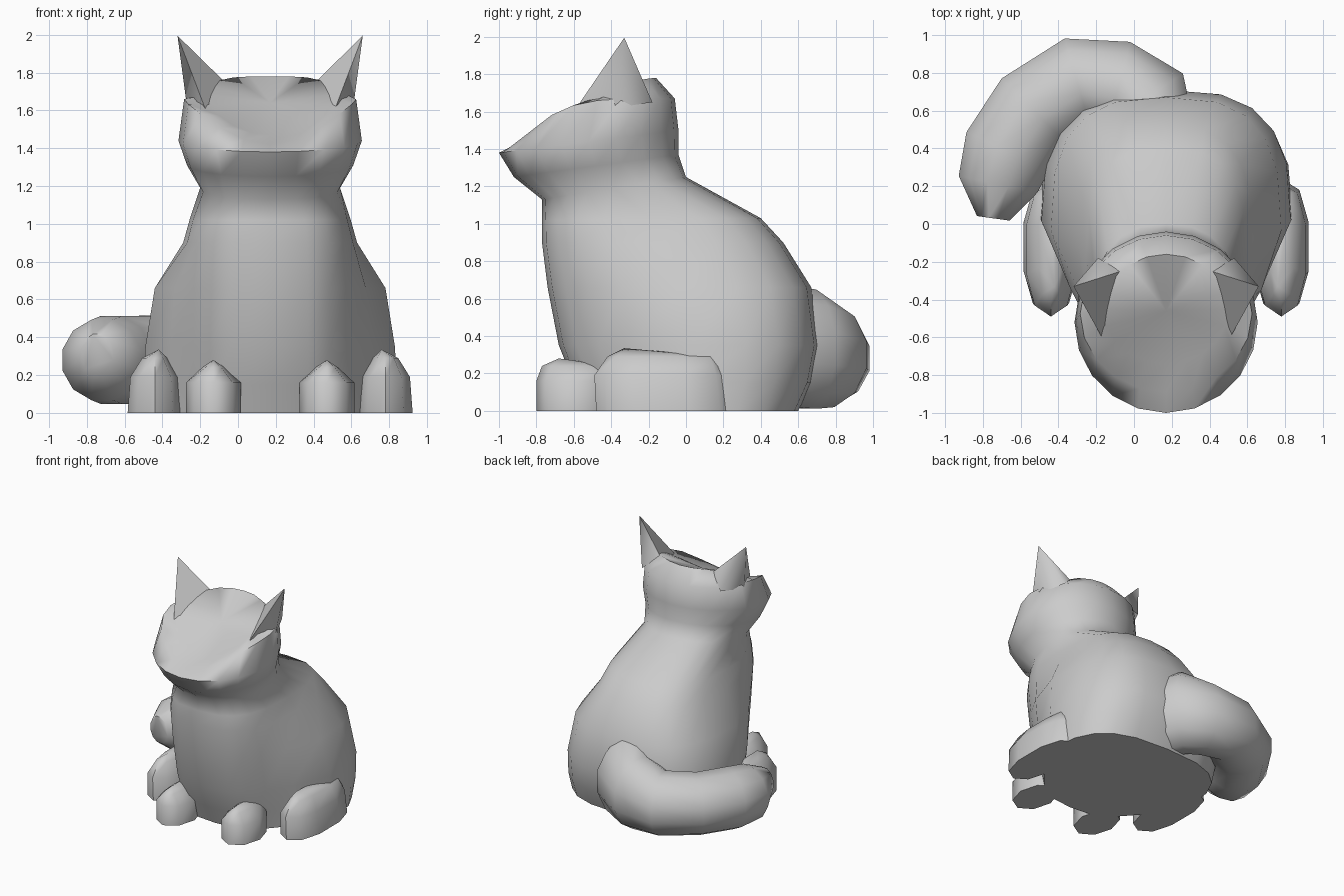
import bpy, bmesh, math
from mathutils import Vector

if "Cube" in bpy.data.objects:
    bpy.data.objects.remove(bpy.data.objects["Cube"])

CX = 0.17  # symmetry axis of the sitting cat


def finish(name, rings, end=None, angle=65):
    """Skin a stack of vertex rings and close both ends."""
    bm = bmesh.new()
    vr = [[bm.verts.new(p) for p in r] for r in rings]
    n = len(vr[0])
    for a, b in zip(vr, vr[1:]):
        for i in range(n):
            j = (i + 1) % n
            bm.faces.new((a[i], a[j], b[j], b[i]))
    bm.faces.new(vr[0][::-1])
    if end:
        tip = bm.verts.new(end)
        for i in range(n):
            bm.faces.new((vr[-1][i], vr[-1][(i + 1) % n], tip))
    else:
        bm.faces.new(vr[-1])
    bmesh.ops.recalc_face_normals(bm, faces=bm.faces[:])
    me = bpy.data.meshes.new(name)
    bm.to_mesh(me)
    bm.free()
    ob = bpy.data.objects.new(name, me)
    bpy.context.collection.objects.link(ob)
    bpy.ops.object.select_all(action='DESELECT')
    ob.select_set(True)
    bpy.context.view_layer.objects.active = ob
    bpy.ops.object.shade_smooth_by_angle(angle=math.radians(angle))
    return ob


def ring(cx, zf, zb, yf, yb, wf, wb, n=20, e=1.0, p=1.0):
    """Oval ring: front/back heights, front/back y, front/back half widths."""
    pts = []
    for i in range(n):
        a = 2 * math.pi * i / n
        c, s = math.cos(a), math.sin(a)
        y = (yf + yb) / 2 - (yb - yf) / 2 * math.copysign(abs(c) ** e, c)
        t = min(1, max(0, (y - yf) / (yb - yf)))
        k = min(1, max(0, (t - .10) / .40))      # chest stays narrow, haunch bulges
        w = wf + (wb - wf) * k * k * (3 - 2 * k)
        pts.append((cx + w * math.copysign(abs(s) ** e, s), y,
                    zf + (zb - zf) * (1 - (1 - t) ** p)))
    return pts


# Body: broad haunches narrowing to the neck
body = [(0, 0, -.54, .60, .46, .67), (.15, .15, -.60, .67, .46, .67),
        (.35, .35, -.68, .71, .46, .66), (.66, .66, -.74, .67, .46, .61),
        (.90, .90, -.77, .52, .45, .46), (1.02, 1.03, -.77, .40, .42, .425)]
rings = [ring(CX, *b, e=.70) for b in body]
# Head on the same skin: neck crease, pointed muzzle, raised cheek rim, dished face
head = [(1.13, 1.25, -.77, .0, .37, 1, .85), (1.25, 1.37, -.92, -.04, .44, 1, 1),
        (1.38, 1.50, -1.0, -.04, .485, 1, 1), (1.42, 1.67, -.89, -.06, .455, 4.5, 1),
        (1.47, 1.78, -.74, -.16, .33, 1.7, 1)]
rings += [ring(CX, zf, zb, yf, yb, w, w, e=e, p=p) for zf, zb, yf, yb, w, p, e in head]
finish("body_and_head", rings, (CX, -.46, 1.64))

for side, label in ((-1, "left"), (1, "right")):
    # Pointed ear
    base = [(.34, -.60, 1.60), (.44, -.38, 1.62), (.36, -.18, 1.65), (.24, -.25, 1.75)]
    finish(label + "_ear", [[(CX + side * u, y, z) for u, y, z in base]],
           (CX + side * .49, -.33, 1.995), 85)
    # Front paw
    cx = CX + side * .30
    finish(label + "_front_paw",
           [ring(cx, z, z, yf, -.38, w, w, 8) for z, yf, w in
            ((0, -.80, .145), (.16, -.80, .145), (.24, -.77, .06))], (cx, -.68, .28))
    # Hind foot, running back into the haunch
    cx = CX + side * .61
    finish(label + "_hind_foot",
           [ring(cx, z, z, yf, yb, w, w, 10, .85) for z, yf, yb, w in
            ((0, -.48, .24, .15), (.19, -.49, .22, .135), (.29, -.42, .18, .07))],
           (cx - side * .02, -.33, .335))

# Tail: thick tube growing out of the rump and sweeping round to the left
path = [(.12, .44, .36, .22, .34), (.06, .66, .33, .25, .33), (-.08, .73, .30, .25, .29),
        (-.30, .75, .28, .25, .25), (-.53, .60, .28, .25, .24), (-.67, .38, .28, .25, .24),
        (-.72, .21, .28, .22, .22), (-.745, .03, .31, .09, .11)]
rings = []
for i, (x, y, z, r, rz) in enumerate(path):
    a, b = path[max(i - 1, 0)], path[min(i + 1, len(path) - 1)]
    d = Vector((b[0] - a[0], b[1] - a[1])).normalized()
    rings.append([(x - d.y * r * math.cos(q), y + d.x * r * math.cos(q), z + rz * math.sin(q))
                  for q in (2 * math.pi * (k + .5) / 12 for k in range(12))])
finish("tail", rings)
